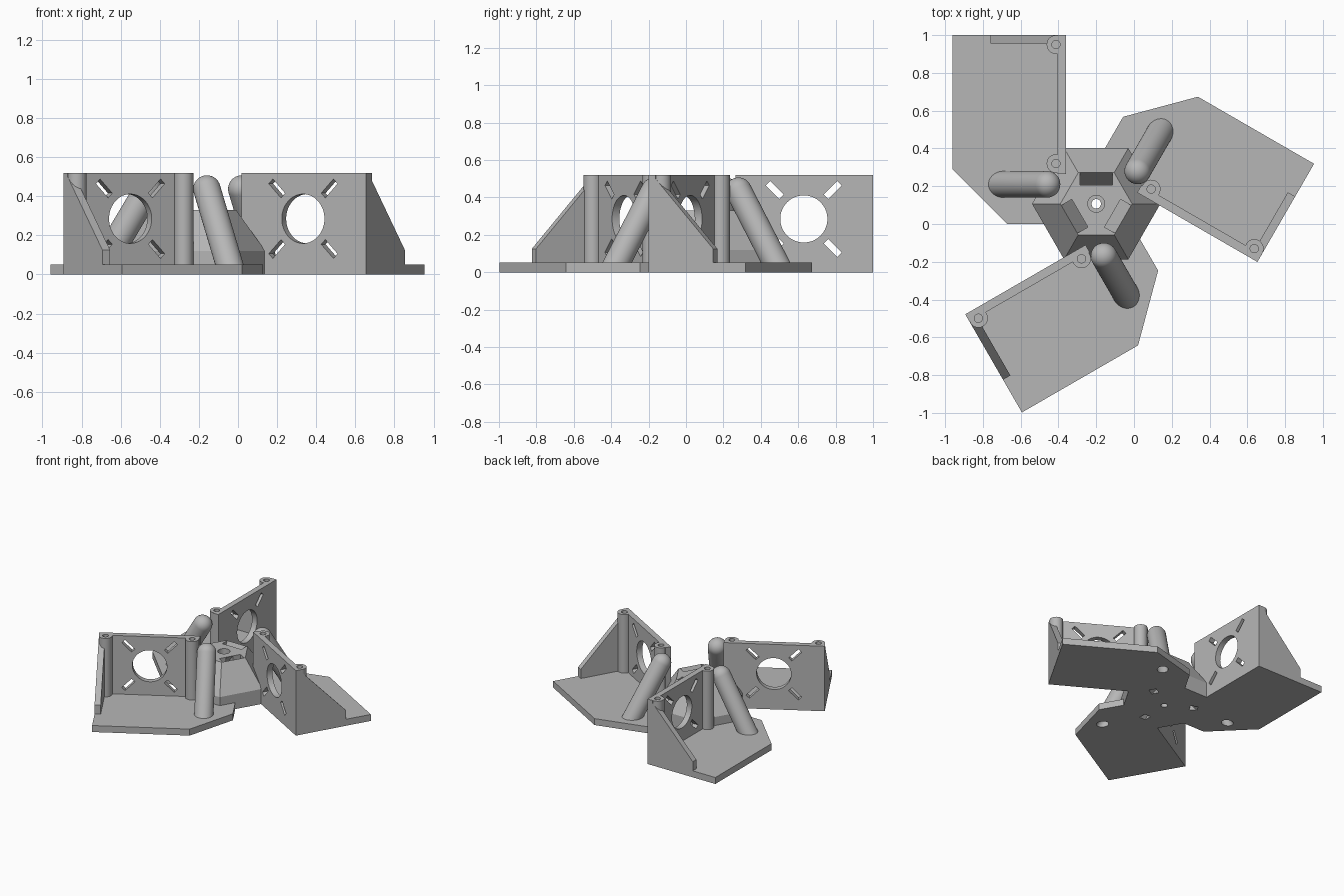
import bpy, bmesh
from math import radians, pi, cos, sin
from mathutils import Matrix, Vector

cube = bpy.data.objects.get("Cube")
if cube:
    bpy.data.objects.remove(cube, do_unlink=True)

grey = bpy.data.materials.new("light_grey")
grey.use_nodes = True
grey.diffuse_color = (0.47, 0.47, 0.47, 1)
grey.node_tree.nodes["Principled BSDF"].inputs["Base Color"].default_value = grey.diffuse_color

CENTRE = Matrix.Translation((-0.2, 0.107, 0))
TURNS = [Matrix.Rotation(radians(a), 4, 'Z') for a in (0, 120, 240)]


def finish(name, bm, matrix=Matrix()):
    bmesh.ops.recalc_face_normals(bm, faces=bm.faces)
    bm.transform(matrix)
    mesh = bpy.data.meshes.new(name)
    bm.to_mesh(mesh)
    bm.free()
    mesh.materials.append(grey)
    obj = bpy.data.objects.new(name, mesh)
    bpy.context.collection.objects.link(obj)
    return obj


def prism(name, pts, axis, lo, hi, matrix=Matrix()):
    """Extrude a flat outline along one axis, from lo to hi."""
    place = {'x': lambda u, v: (lo, u, v), 'y': lambda u, v: (u, lo, v), 'z': lambda u, v: (u, v, lo)}[axis]
    bm = bmesh.new()
    face = bm.faces.new([bm.verts.new(place(u, v)) for u, v in pts])
    ext = bmesh.ops.extrude_face_region(bm, geom=[face])
    step = Vector([(hi - lo) * (axis == a) for a in 'xyz'])
    bmesh.ops.translate(bm, verts=[g for g in ext['geom'] if isinstance(g, bmesh.types.BMVert)], vec=step)
    return finish(name, bm, matrix)


def rect(u0, u1, v0, v1):
    return [(u0, v0), (u1, v0), (u1, v1), (u0, v1)]


def lathe(name, profile, sides, matrix=Matrix(), floor=False):
    """Revolve (radius, height) points around z; floor trims below z = 0."""
    bm = bmesh.new()
    vs = [bm.verts.new((r, 0, z)) for r, z in profile]
    es = [bm.edges.new(p) for p in zip(vs, vs[1:])]
    bmesh.ops.spin(bm, geom=vs + es, cent=(0, 0, 0), axis=(0, 0, 1), angle=2 * pi, steps=sides, use_duplicate=False)
    bmesh.ops.remove_doubles(bm, verts=bm.verts, dist=1e-5)
    bm.transform(matrix)
    if floor:
        cut = bmesh.ops.bisect_plane(bm, geom=bm.verts[:] + bm.edges[:] + bm.faces[:],
                                     plane_co=(0, 0, 0), plane_no=(0, 0, 1), clear_inner=True)
        bmesh.ops.edgeloop_fill(bm, edges=[g for g in cut['geom_cut'] if isinstance(g, bmesh.types.BMEdge)])
    return finish(name, bm)


def rod(name, r, z0, z1, matrix=Matrix(), sides=32):
    return lathe(name, [(0, z0), (r, z0), (r, z1), (0, z1)], sides, matrix)


def combine(obj, tools, operation):
    for t in tools:
        mod = obj.modifiers.new("join", 'BOOLEAN')
        mod.operation, mod.solver, mod.object = operation, 'EXACT', t
    bpy.context.view_layer.update()
    deps = bpy.context.evaluated_depsgraph_get()
    mesh = bpy.data.meshes.new_from_object(obj.evaluated_get(deps))
    obj.modifiers.clear()
    obj.data = mesh


def drop(objs):
    for o in objs:
        bpy.data.objects.remove(o, do_unlink=True)


def smooth(obj):
    bpy.ops.object.select_all(action='DESELECT')
    obj.select_set(True)
    bpy.context.view_layer.objects.active = obj
    bpy.ops.object.shade_smooth_by_angle(angle=radians(32))


# Hexagonal hub with centre hole, three pockets and slanted channels
hub = lathe("hex_hub", [(0, 0), (0.34, 0), (0.34, 0.12), (0.19, 0.33), (0, 0.33)], 6)
start, end = Vector((0, 0.13, 0.33)), Vector((0, -0.22, 0))
slant = (start - end).to_track_quat('Z', 'Y').to_matrix().to_4x4()
channels, pockets = [], []
for turn in TURNS:
    channels.append(prism("channel_cutter", rect(-0.028, 0.028, -0.02, 0.02), 'z', -0.1, 0.46,
                          turn @ Matrix.Translation(end) @ slant))
    pockets.append(prism("pocket_cutter", [(0.167, 0.335), (0.1, 0.335), (0.1, 0.2)], 'x', -0.085, 0.085, turn))
bores = [rod("bore_cutter", 0.025, -0.1, 0.4), rod("counterbore_cutter", 0.045, 0.28, 0.4)]
combine(hub, channels + pockets + bores, 'DIFFERENCE')

# Base plate of one arm
plate = prism("base_plate", [(-0.16, 0.893), (-0.76, 0.893), (-0.76, 0.183), (-0.47, -0.107), (-0.16, -0.107)],
              'z', 0, 0.052)

# Leaning round-topped post with a blind bore from below
top, foot = Vector((-0.26, 0.103, 0.437)), Vector((-0.52, 0.103, 0))
lean = Matrix.Translation(top) @ (top - foot).to_track_quat('Z', 'Y').to_matrix().to_4x4()
dome = [(0.07 * cos(a * pi / 20), 0.07 * sin(a * pi / 20)) for a in range(10)] + [(0, 0.07)]
post = lathe("leaning_post", [(0.07, -0.7)] + dome, 40, lean, floor=True)
post_bore = rod("post_bore_cutter", 0.04, -0.8, -0.12, lean)
combine(post, [post_bore], 'DIFFERENCE')
combine(plate, [post_bore] + channels + bores[:1], 'DIFFERENCE')

# Upright motor wall with gusset and two screw bosses
wall = prism("motor_wall", rect(0.158, 0.893, 0, 0.52), 'x', -0.205, -0.16)
gusset = prism("gusset", [(-0.16, 0), (-0.56, 0), (-0.56, 0.125), (-0.185, 0.52), (-0.16, 0.52)],
               'y', 0.848, 0.893)
spots = [Matrix.Translation((-0.213, y, 0)) for y in (0.213, 0.843)]
bosses = [rod("boss", 0.0495, 0.02, 0.52, s) for s in spots]
combine(wall, [gusset] + bosses, 'UNION')

# Round opening, diagonal slots and screw holes in the wall
face = Matrix.Translation((-0.18, 0.523, 0.285))
holes = [rod("screw_cutter", 0.022, 0.35, 0.6, s, 24) for s in spots]
holes.append(rod("opening_cutter", 0.126, -0.1, 0.1, face @ Matrix.Rotation(pi / 2, 4, 'Y'), 64))
for quarter in range(4):
    spin = Matrix.Rotation(pi / 4 + quarter * pi / 2, 4, 'X')
    holes.append(prism("slot_cutter", rect(0.168, 0.27, -0.017, 0.017), 'x', -0.1, 0.1, face @ spin))
combine(wall, holes, 'DIFFERENCE')
drop(channels + pockets + bores + bosses + holes + [gusset, post_bore])

# Repeat the arm three times around the hub
hub.matrix_world = CENTRE
for part in (wall, post):
    smooth(part)
for part in (plate, wall, post):
    base = part.name
    for i, turn in enumerate(TURNS):
        obj = part if i == 0 else part.copy()
        if i == 0:
            bpy.context.view_layer.update()
        else:
            bpy.context.collection.objects.link(obj)
        obj.name = f"{base}_{i + 1}"
        obj.matrix_world = CENTRE @ turn
